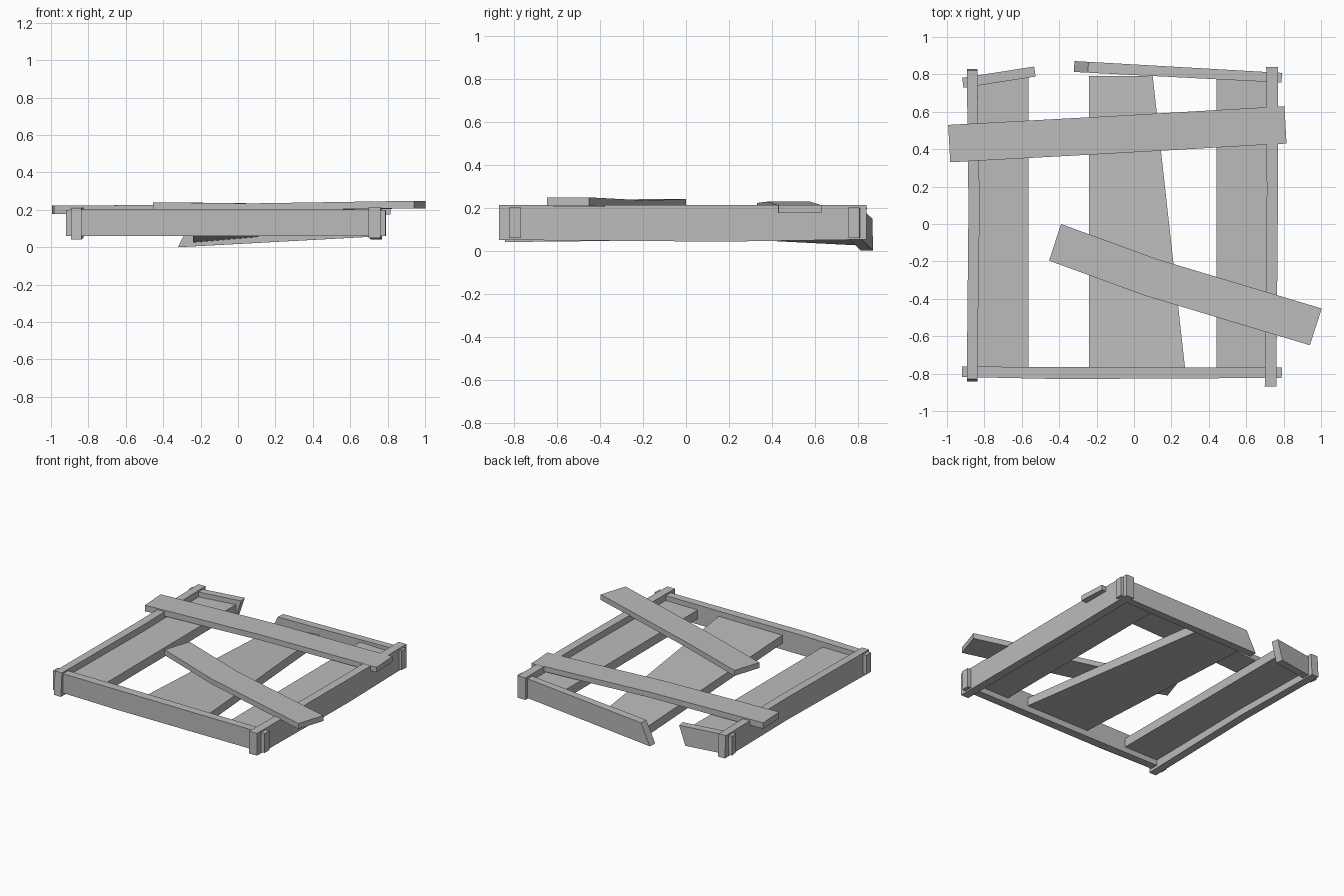
import bpy
import bmesh
from mathutils import Vector

if "Cube" in bpy.data.objects:
    bpy.data.objects.remove(bpy.data.objects["Cube"], do_unlink=True)

# Single grey timber colour
grey = bpy.data.materials.new("plain_grey")
grey.use_nodes = True
colour = (0.5, 0.5, 0.5, 1)
grey.diffuse_color = colour
grey.node_tree.nodes["Principled BSDF"].inputs["Base Color"].default_value = colour


def board(name, sections, side=None):
    """Loft a board through sections of
    (x, y, z_bottom, z_top, half_width, bottom_shift_along, roll_across)."""
    first, last = sections[0], sections[-1]
    along = Vector((last[0] - first[0], last[1] - first[1], 0)).normalized()
    across = Vector(side) if side else Vector((-along.y, along.x, 0))
    bm = bmesh.new()
    rings = []
    for x, y, low, high, half, *extra in sections:
        shift, roll = (list(extra) + [0, 0])[:2]
        ring = []
        for s, z, is_low in ((-1, low, 1), (1, low, 1), (1, high, 0), (-1, high, 0)):
            p = Vector((x, y, z + s * roll)) + across * (s * half) + along * (shift * is_low)
            ring.append(bm.verts.new(p))
        rings.append(ring)
    for a, b in zip(rings, rings[1:]):
        for i in range(4):
            j = (i + 1) % 4
            bm.faces.new((a[i], a[j], b[j], b[i]))
    bm.faces.new(rings[0])
    bm.faces.new(rings[-1])
    bmesh.ops.recalc_face_normals(bm, faces=bm.faces)
    mesh = bpy.data.meshes.new(name)
    bm.to_mesh(mesh)
    bm.free()
    mesh.materials.append(grey)
    obj = bpy.data.objects.new(name, mesh)
    bpy.context.collection.objects.link(obj)
    return obj


# Frame rails
board("front_rail", [(-0.92, -0.79, 0.06, 0.2, 0.028),
                     (-0.4, -0.797, 0.06, 0.205, 0.032),
                     (0.79, -0.795, 0.06, 0.2, 0.028)])
board("right_rail", [(-0.866, -0.83, 0.04, 0.21, 0.028, -0.012),
                     (-0.855, 0.1, 0.05, 0.212, 0.03),
                     (-0.866, 0.82, 0.05, 0.212, 0.028, 0.01)])
board("left_rail", [(0.73, -0.87, 0.05, 0.212, 0.031),
                    (0.74, 0.17, 0.042, 0.212, 0.03),
                    (0.738, 0.84, 0.052, 0.212, 0.031)])

# Snapped back rail, two pieces with slanted broken ends
board("back_rail_long", [(-0.245, 0.838, 0.0, 0.15, 0.029, -0.075),
                         (0.79, 0.782, 0.06, 0.2, 0.026)])
board("back_rail_stub", [(-0.915, 0.755, 0.06, 0.2, 0.027),
                         (-0.53, 0.815, 0.06, 0.2, 0.027, -0.045)])

# Floor planks, the middle one tapered and sagging at the back
board("right_floor_plank", [(-0.715, -0.78, 0.1, 0.165, 0.15),
                            (-0.715, 0.79, 0.1, 0.165, 0.15)])
board("left_floor_plank", [(0.58, -0.78, 0.1, 0.165, 0.138),
                           (0.58, 0.79, 0.1, 0.165, 0.138)])
board("middle_floor_plank", [(0.017, -0.78, 0.105, 0.165, 0.257),
                             (-0.07, 0.79, 0.04, 0.105, 0.17, 0, 0.015)],
      side=(1, 0, 0))

# Loose boards lying across the top
board("back_loose_board", [(-0.988, 0.43, 0.178, 0.222, 0.1),
                           (-0.1, 0.478, 0.188, 0.228, 0.1),
                           (0.81, 0.53, 0.175, 0.212, 0.1)])
board("front_loose_board", [(-0.422, -0.098, 0.2, 0.24, 0.103),
                            (0.09, -0.285, 0.196, 0.234, 0.103),
                            (0.972, -0.55, 0.208, 0.248, 0.103)])
